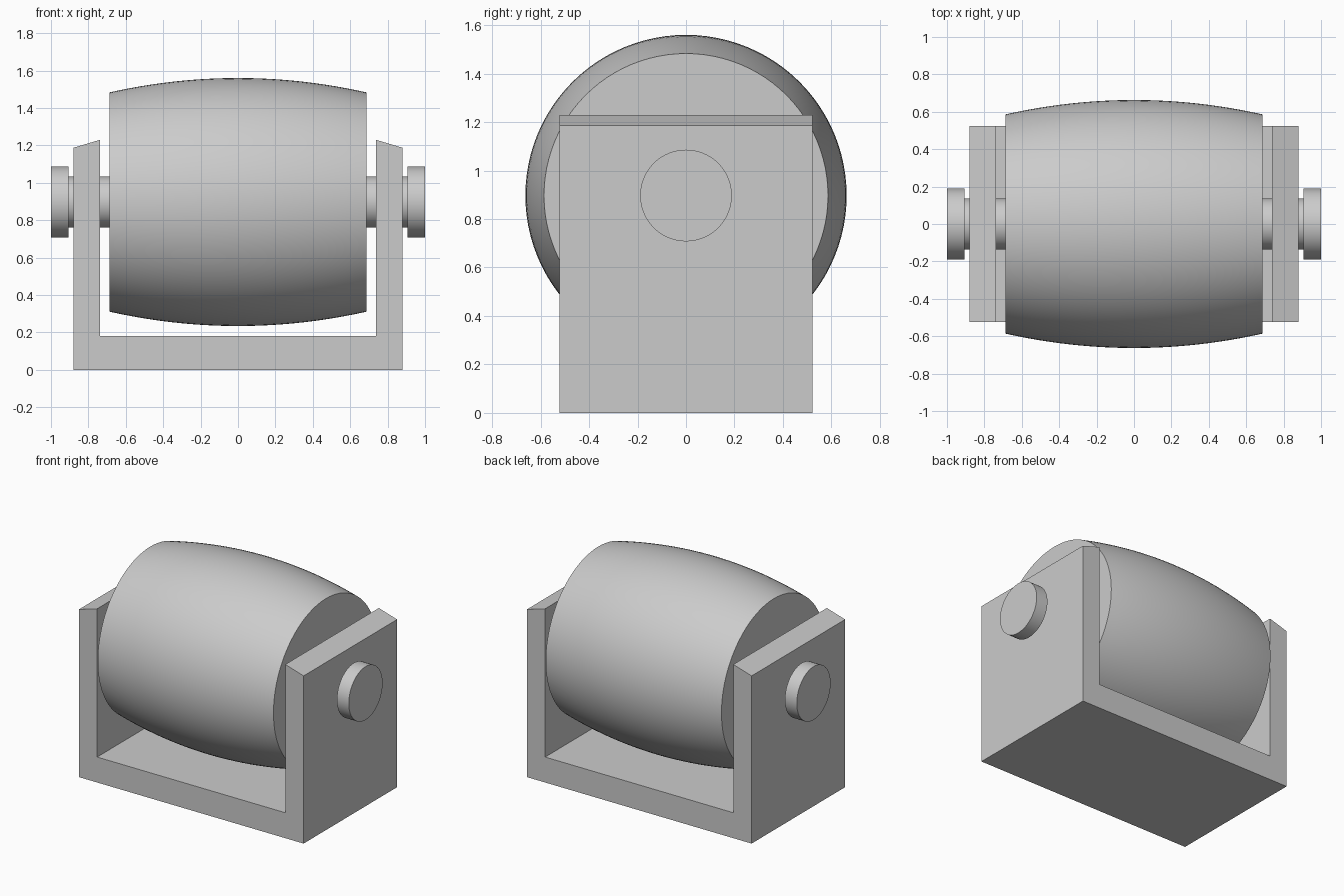
import bpy, bmesh, math

if "Cube" in bpy.data.objects:
    bpy.data.objects.remove(bpy.data.objects["Cube"], do_unlink=True)

grey = bpy.data.materials.new("plain_grey")
grey.use_nodes = True
colour = (0.6, 0.6, 0.6, 1)
grey.diffuse_color = colour
grey.node_tree.nodes["Principled BSDF"].inputs["Base Color"].default_value = colour

AXIS_Z = 0.897
SIDES = 96


def finish(bm, name):
    bmesh.ops.recalc_face_normals(bm, faces=bm.faces)
    mesh = bpy.data.meshes.new(name)
    bm.to_mesh(mesh)
    bm.free()
    mesh.materials.append(grey)
    obj = bpy.data.objects.new(name, mesh)
    bpy.context.collection.objects.link(obj)
    return obj


def lathe_x(name, profile):
    """Closed solid turned about the roller axis from (x, radius) points."""
    bm = bmesh.new()
    rings = []
    for x, r in profile:
        ring = []
        for i in range(SIDES):
            a = math.tau * i / SIDES
            ring.append(bm.verts.new((x, r * math.cos(a), AXIS_Z + r * math.sin(a))))
        rings.append(ring)
    for a, b in zip(rings, rings[1:]):
        for i in range(SIDES):
            j = (i + 1) % SIDES
            bm.faces.new((a[i], a[j], b[j], b[i]))
    bm.faces.new(rings[0])
    bm.faces.new(rings[-1])
    obj = finish(bm, name)
    bpy.ops.object.select_all(action='DESELECT')
    obj.select_set(True)
    bpy.context.view_layer.objects.active = obj
    bpy.ops.object.shade_smooth_by_angle(angle=math.radians(30))
    return obj


# U-shaped bracket with sloping arm tops, extruded front to back
half = [(0.88, 0), (0.88, 1.187), (0.737, 1.23), (0.737, 0.18)]
outline = half + [(-x, z) for x, z in reversed(half)]
bm = bmesh.new()
face = bm.faces.new([bm.verts.new((x, -0.523, z)) for x, z in outline])
ext = bmesh.ops.extrude_face_region(bm, geom=[face], use_keep_orig=True)
verts = [g for g in ext["geom"] if isinstance(g, bmesh.types.BMVert)]
bmesh.ops.translate(bm, verts=verts, vec=(0, 1.046, 0))
finish(bm, "bracket")

# Barrel-shaped roller
HALF_LEN, MID_R, BULGE, STEPS = 0.688, 0.663, 0.077, 24
barrel = []
for k in range(STEPS + 1):
    t = 2 * k / STEPS - 1
    barrel.append((t * HALF_LEN, MID_R - BULGE * t * t))
lathe_x("roller", barrel)

# Headed axle pins through the bracket arms
for side, name in ((1, "left_pin"), (-1, "right_pin")):
    pin = [(0.68, 0.136), (0.907, 0.136), (0.907, 0.189), (1.0, 0.189)]
    lathe_x(name, [(side * x, r) for x, r in pin])
